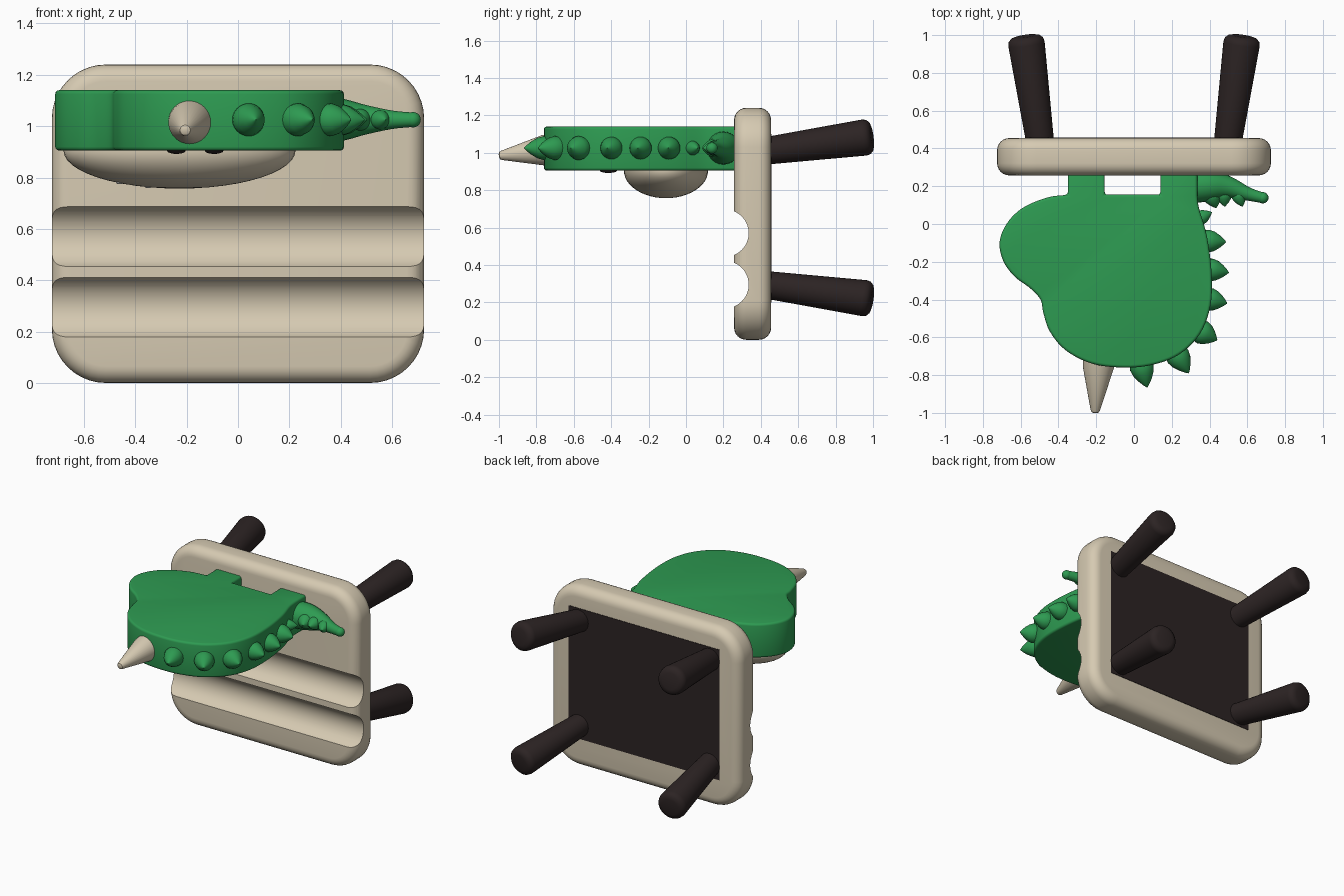
import bpy, bmesh, math
from mathutils import Vector

if "Cube" in bpy.data.objects:
    bpy.data.objects.remove(bpy.data.objects["Cube"])


def material(name, rgb):
    m = bpy.data.materials.new(name)
    m.diffuse_color = (*rgb, 1)
    m.use_nodes = True
    m.node_tree.nodes["Principled BSDF"].inputs["Base Color"].default_value = m.diffuse_color
    return m


GREEN = material("green", (0.027, 0.328, 0.084))
BEIGE = material("beige", (0.672, 0.591, 0.445))
DARK = material("dark brown", (0.025, 0.017, 0.017))
WHITE = material("white", (0.9, 0.9, 0.88))


def finish(bm, name, mat, bevel=0, segments=4, cutters=()):
    """Turn a bmesh into a shaded object, with optional bevel and cuts."""
    bmesh.ops.recalc_face_normals(bm, faces=bm.faces)
    me = bpy.data.meshes.new(name)
    bm.to_mesh(me)
    bm.free()
    ob = bpy.data.objects.new(name, me)
    bpy.context.collection.objects.link(ob)
    if mat:
        me.materials.append(mat)
    bpy.ops.object.select_all(action='DESELECT')
    ob.select_set(True)
    bpy.context.view_layer.objects.active = ob
    if bevel:
        b = ob.modifiers.new("round", 'BEVEL')
        b.width, b.segments = bevel, segments
        b.limit_method, b.angle_limit = 'ANGLE', math.radians(40)
    for c in cutters:
        m = ob.modifiers.new("cut", 'BOOLEAN')
        m.operation, m.object, m.solver = 'DIFFERENCE', c, 'EXACT'
    if ob.modifiers:
        bpy.ops.object.convert(target='MESH')
    bpy.ops.object.shade_smooth_by_angle(angle=math.radians(35))
    return ob


def prism(name, pts, direction, mat, **kw):
    """Extrude a closed outline of 3D points."""
    bm = bmesh.new()
    face = bm.faces.new([bm.verts.new(p) for p in pts])
    ext = bmesh.ops.extrude_face_region(bm, geom=[face])["geom"]
    bmesh.ops.translate(bm, vec=direction,
                        verts=[v for v in ext if isinstance(v, bmesh.types.BMVert)])
    return finish(bm, name, mat, **kw)


def tube(name, pts, radii, mat, sides=24):
    """Round tube through points with a radius at each."""
    bm = bmesh.new()
    pts = [Vector(p) for p in pts]
    rings = []
    for i, (p, r) in enumerate(zip(pts, radii)):
        d = (pts[min(i + 1, len(pts) - 1)] - pts[max(i - 1, 0)]).normalized()
        u = d.cross(Vector((0, 0, 1))).normalized()
        v = d.cross(u)
        rings.append([bm.verts.new(p + r * (math.cos(a) * u + math.sin(a) * v))
                      for a in (2 * math.pi * k / sides for k in range(sides))])
    for a, b in zip(rings, rings[1:]):
        for k in range(sides):
            j = (k + 1) % sides
            bm.faces.new((a[k], a[j], b[j], b[k]))
    bm.faces.new(rings[0])
    bm.faces.new(rings[-1])
    return finish(bm, name, mat)


def lathe(name, base, tip, profile, mat, sides=24):
    """Straight turned part; profile is (fraction along, radius) pairs."""
    a, b = Vector(base), Vector(tip)
    return tube(name, [a.lerp(b, t) for t, _ in profile], [r for _, r in profile], mat, sides)


def ellipsoid(name, centre, radii, mat, seg=48):
    bm = bmesh.new()
    bmesh.ops.create_uvsphere(bm, u_segments=seg, v_segments=seg // 2, radius=1)
    bmesh.ops.scale(bm, vec=radii, verts=bm.verts)
    bmesh.ops.translate(bm, vec=centre, verts=bm.verts)
    return finish(bm, name, mat)


def smooth_path(pts, n=5):
    """Catmull-Rom curve through the points."""
    p = [Vector(q) for q in pts]
    p = [2 * p[0] - p[1]] + p + [2 * p[-1] - p[-2]]
    out = []
    for a, b, c, d in zip(p, p[1:], p[2:], p[3:]):
        for k in range(n):
            t = k / n
            out.append(0.5 * (2 * b + (c - a) * t + (2 * a - 5 * b + 4 * c - d) * t * t
                              + (3 * b - a - 3 * c + d) * t ** 3))
    return out + [p[-2]]


# Seat slab with rounded corners and two round grooves across the front
W, H, R = 0.725, 1.24, 0.21
outline = []
for i, (cx, cz) in enumerate([(W - R, H - R), (R - W, H - R), (R - W, R), (W - R, R)]):
    for k in range(11):
        a = math.pi / 2 * (i + k / 10)
        outline.append((cx + R * math.cos(a), 0.257, cz + R * math.sin(a)))
cutters = [lathe("groove_cutter", (-1, 0.209, z), (1, 0.209, z), [(0, 0.126), (1, 0.126)], None, 64)
           for z in (0.295, 0.57)]
prism("seat_slab", outline, (0, 0.198, 0), BEIGE, bevel=0.065, segments=6, cutters=cutters)
for c in cutters:
    bpy.data.objects.remove(c)

# Dark panel on the back of the slab
prism("back_panel", [(-0.575, 0.45, 0.2), (0.575, 0.45, 0.2), (0.575, 0.45, 1.1), (-0.575, 0.45, 1.1)],
      (0, 0.008, 0), DARK)

# Four splayed legs with rounded ends
for sx in (-1, 1):
    for sz in (-1, 1):
        lathe("leg", (sx * 0.495, 0.42, 0.652 + sz * 0.357), (sx * 0.575, 0.995, 0.652 + sz * 0.435),
              [(0, 0.073), (0.93, 0.097), (0.965, 0.092), (0.99, 0.077), (1, 0.055)], DARK, 32)

# Flat head body, joined to the slab by two tabs
edge = smooth_path([(-0.35, 0.155), (-0.46, 0.14), (-0.59, 0.085), (-0.675, 0.0), (-0.712, -0.1),
                    (-0.69, -0.2), (-0.63, -0.28), (-0.55, -0.34), (-0.495, -0.4), (-0.48, -0.47),
                    (-0.445, -0.57), (-0.36, -0.67), (-0.22, -0.74), (-0.05, -0.76), (0.1, -0.745),
                    (0.24, -0.69), (0.35, -0.58), (0.405, -0.43), (0.41, -0.25), (0.385, -0.06),
                    (0.345, 0.08), (0.335, 0.15)])
tabs = [(0.335, 0.3), (0.14, 0.3), (0.14, 0.155), (-0.155, 0.155), (-0.155, 0.3), (-0.35, 0.3)]
prism("head", [(p[0], p[1], 0.905) for p in edge + tabs], (0, 0, 0.235), GREEN, bevel=0.015, segments=3)

# Muzzle, eyes and nostrils on the lower face
ellipsoid("muzzle", (-0.228, -0.107, 0.905), (0.452, 0.225, 0.148), BEIGE)
for x in (-0.24, -0.093):
    ellipsoid("eye", (x, -0.415, 0.904), (0.036, 0.045, 0.012), DARK, 24)
for x, z in ((-0.46, 0.781), (-0.35, 0.766)):
    ellipsoid("nostril", (x, -0.13, z), (0.016, 0.016, 0.007), WHITE, 16)

# Horn
lathe("horn", (-0.185, -0.7, 1.02), (-0.206, -1.0, 0.984),
      [(0, 0.086), (0.2, 0.082), (0.95, 0.025), (0.985, 0.02), (1, 0.01)], BEIGE, 32)

# Row of pointed spikes round the edge
OGIVE = [(0, 0.95), (0.2, 1), (0.45, 0.86), (0.7, 0.56), (0.88, 0.27), (1, 0.03)]
SPIKES = [(0.035, -0.735, 0.07, -0.865, 0.064), (0.22, -0.68, 0.29, -0.79, 0.064),
          (0.345, -0.565, 0.44, -0.615, 0.064), (0.385, -0.395, 0.493, -0.42, 0.06),
          (0.39, -0.24, 0.502, -0.257, 0.06), (0.375, -0.09, 0.487, -0.095, 0.06),
          (0.345, 0.03, 0.412, 0.062, 0.038)]
for bx, by, tx, ty, r in SPIKES:
    lathe("spike", (bx, by, 1.025), (tx, ty, 1.025), [(t, r * s) for t, s in OGIVE], GREEN)

# Tapering tail with a round tip and small spikes
tail = smooth_path([(0.28, 0.195, 0.09), (0.4, 0.205, 0.083), (0.5, 0.195, 0.057),
                    (0.6, 0.16, 0.036), (0.68, 0.139, 0.028)])
tube("tail", [(p.x, p.y, 1.025) for p in tail], [p.z for p in tail], GREEN)
ellipsoid("tail_tip", (0.682, 0.139, 1.025), (0.03, 0.03, 0.03), GREEN, 24)
for bx, by, tx, ty, r in [(0.41, 0.16, 0.435, 0.085, 0.05), (0.475, 0.165, 0.48, 0.092, 0.042),
                          (0.55, 0.16, 0.575, 0.092, 0.038)]:
    lathe("tail_spike", (bx, by, 1.025), (tx, ty, 1.025), [(t, r * s) for t, s in OGIVE], GREEN)
